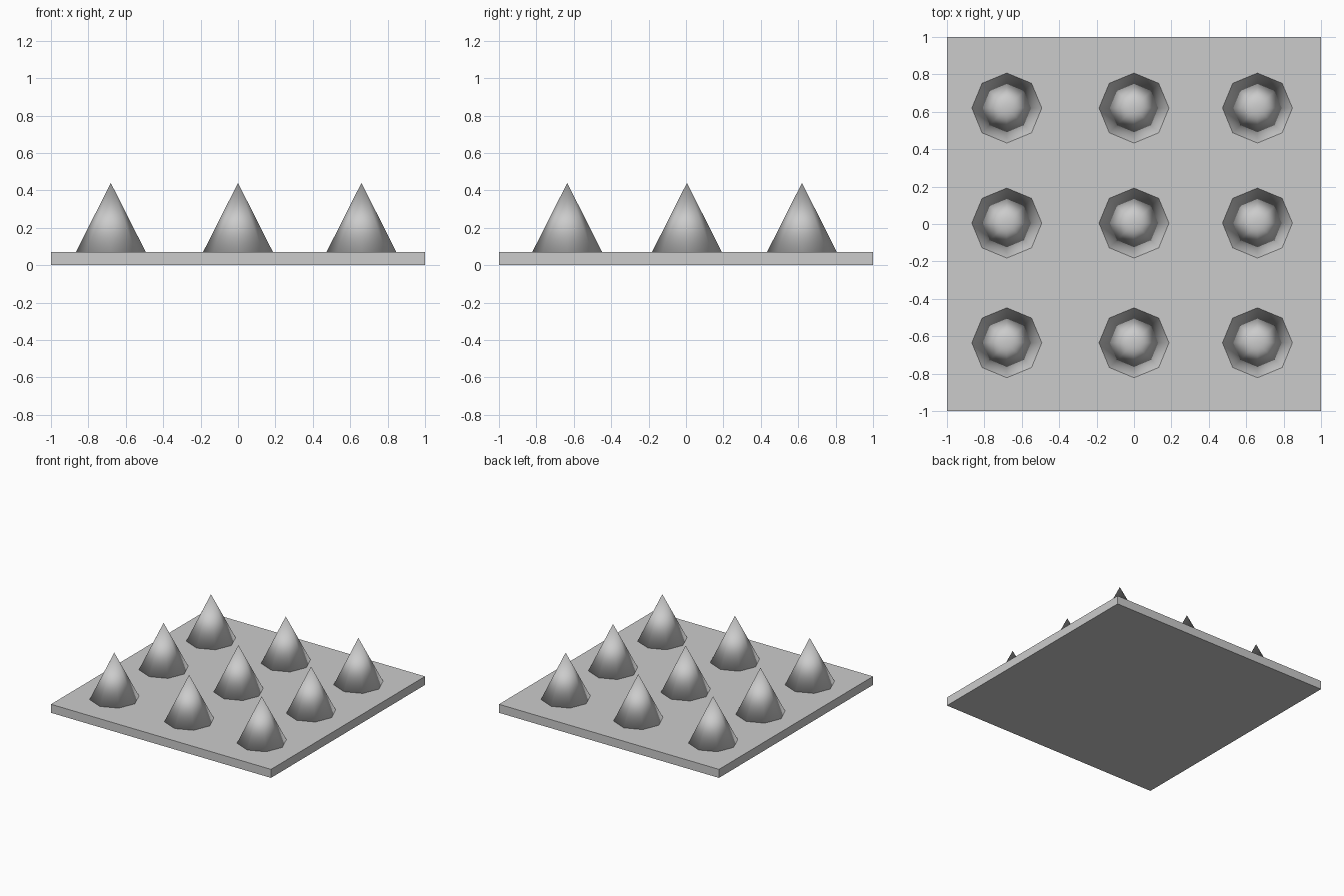
import bpy

if "Cube" in bpy.data.objects:
    bpy.data.objects.remove(bpy.data.objects["Cube"])

PLATE_H = 0.07
CONE_H = 0.37
CONE_R = 0.187
COLUMNS = (-0.68, 0.0, 0.66)
ROWS = (-0.635, 0.005, 0.62)

# Square base plate
bpy.ops.mesh.primitive_cube_add(size=1, location=(0, 0, PLATE_H / 2))
plate = bpy.context.object
plate.name = "base_plate"
plate.scale = (2, 2, PLATE_H)
bpy.ops.object.transform_apply(location=False, rotation=False, scale=True)


# Eight-sided spike standing on the plate, smooth shaded all over
def add_spike(x, y, name):
    bpy.ops.mesh.primitive_cone_add(
        vertices=8, radius1=CONE_R, radius2=0, depth=CONE_H,
        location=(x, y, PLATE_H + CONE_H / 2))
    spike = bpy.context.object
    spike.name = name
    bpy.ops.object.shade_smooth()


# Three by three grid of spikes
for r, y in enumerate(ROWS, 1):
    for c, x in enumerate(COLUMNS, 1):
        add_spike(x, y, f"spike_row{r}_column{c}")
